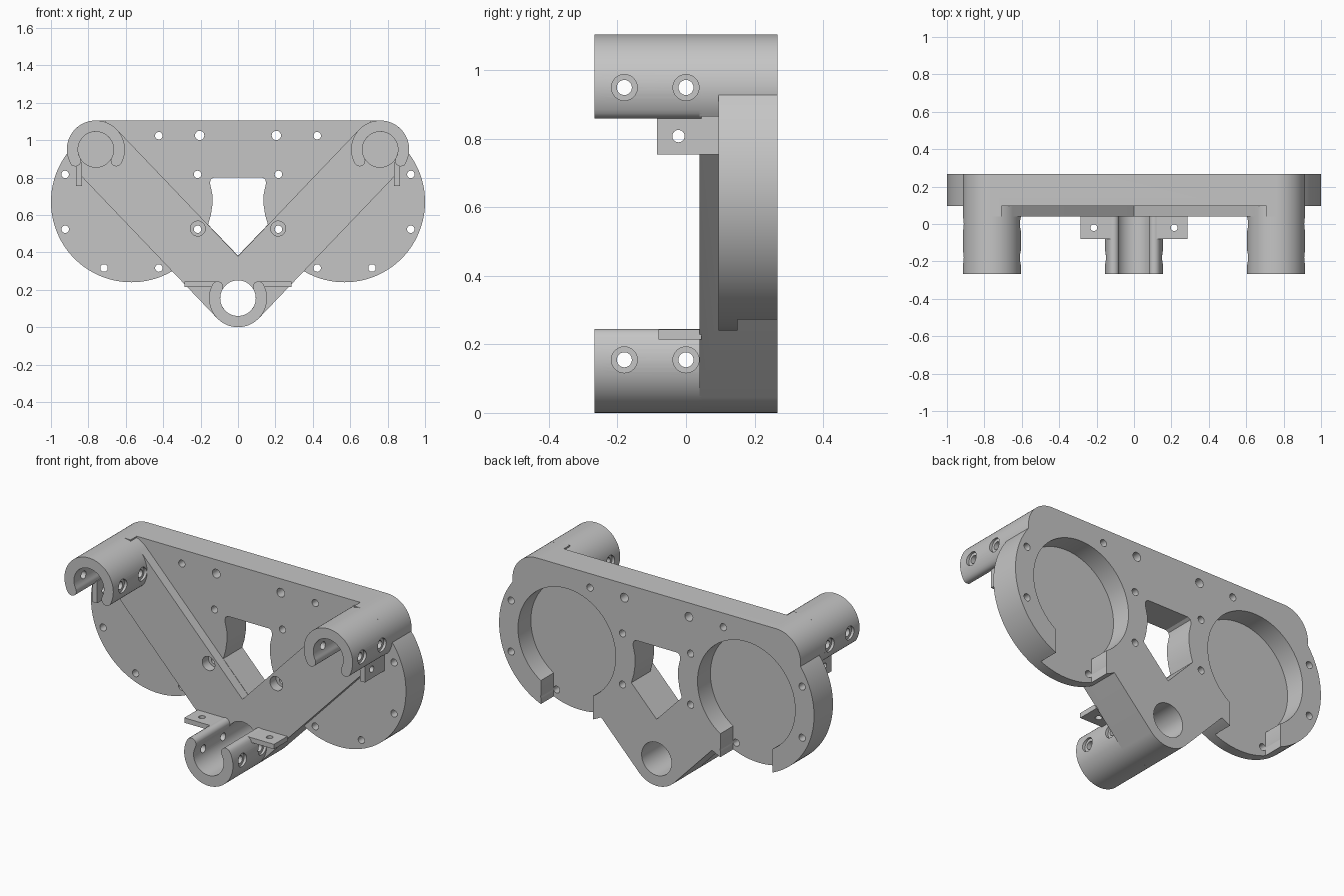
import bpy, bmesh
from math import sin, cos, pi, radians, asin, atan2, hypot
from mathutils.geometry import convex_hull_2d

default = bpy.data.objects.get("Cube")
if default:
    bpy.data.objects.remove(default, do_unlink=True)

GREY = (0.56, 0.56, 0.56, 1)
mat = bpy.data.materials.new("matte grey")
mat.use_nodes = True
mat.diffuse_color = GREY
mat.node_tree.nodes["Principled BSDF"].inputs["Base Color"].default_value = GREY

FRONT, ARM, FACE, FLOOR, BACK = -0.267, 0.04, 0.095, 0.15, 0.267
POST_R, BORE_R, DISC_R, RECESS_R, SLOT = 0.155, 0.095, 0.43, 0.31, 0.165
UPPER, LOWER, DISC = (0.76, 0.95), (0, 0.155), (0.57, 0.67)
SIDES = (-1, 1)


def arc(u, v, r, start, end, n):
    angles = [start + (end - start) * i / n for i in range(n + 1)]
    return [(u + r * cos(a), v + r * sin(a)) for a in angles]


def circle(u, v, r, n=64):
    return arc(u, v, r, 0, 2 * pi, n)[:-1]


def rect(u0, v0, u1, v1):
    return [(u0, v0), (u1, v0), (u1, v1), (u0, v1)]


def hull(*profiles):
    pts = sum(profiles, [])
    return [pts[i] for i in convex_hull_2d(pts)]


def mirror(pt, s):
    return (s * pt[0], pt[1])


def symmetric(apex, half):
    return [apex] + half + [mirror(p, -1) for p in reversed(half)]


def prism(name, profile, lo, hi, axis="y"):
    """Extrude a closed profile along an axis."""
    place = {"x": lambda u, v, w: (w, u, v),
             "y": lambda u, v, w: (u, w, v),
             "z": lambda u, v, w: (u, v, w)}[axis]
    bm = bmesh.new()
    rings = [[bm.verts.new(place(u, v, w)) for u, v in profile] for w in (lo, hi)]
    bm.faces.new(rings[0])
    bm.faces.new(rings[1])
    n = len(profile)
    for i in range(n):
        j = (i + 1) % n
        bm.faces.new((rings[0][i], rings[0][j], rings[1][j], rings[1][i]))
    bmesh.ops.recalc_face_normals(bm, faces=bm.faces)
    mesh = bpy.data.meshes.new(name)
    bm.to_mesh(mesh)
    bm.free()
    mesh.materials.append(mat)
    obj = bpy.data.objects.new(name, mesh)
    bpy.context.collection.objects.link(obj)
    return obj


def combine(obj, profile, lo, hi, axis="y", operation="DIFFERENCE"):
    tool = prism("tool", profile, lo, hi, axis)
    tool.hide_render = True
    bpy.context.view_layer.objects.active = obj
    mod = obj.modifiers.new("boolean", "BOOLEAN")
    mod.operation, mod.solver, mod.object = operation, "EXACT", tool
    bpy.ops.object.modifier_apply(modifier=mod.name)
    bpy.data.objects.remove(tool, do_unlink=True)


def finish(obj):
    bpy.ops.object.select_all(action="DESELECT")
    obj.select_set(True)
    bpy.context.view_layer.objects.active = obj
    bpy.ops.object.shade_smooth_by_angle(angle=radians(30))


# Body: rounded triangle, relieved beside the tabs, joined to two round housings
body = prism("body_plate", hull(circle(*LOWER, POST_R),
                                *(circle(*mirror(UPPER, s), POST_R) for s in SIDES)), ARM, 0.33)
for s in SIDES:
    u0, u1 = sorted((s * 0.85, s * 1.1))
    combine(body, rect(u0, 0.7, u1, 0.865), 0, FACE + 0.02)
for s in SIDES:
    combine(body, circle(*mirror(DISC, s), DISC_R, 128), FACE, 0.3, operation="UNION")
combine(body, rect(-2, -1, 2, 2), BACK, 1)

# Pocket between the arms, leaving a raised V
run, rise = UPPER[0], UPPER[1] - LOWER[1]
apex = (0, LOWER[1] + POST_R * hypot(run, rise) / run)
rim = arc(*UPPER, POST_R, atan2(run, -rise), radians(109), 6)
combine(body, symmetric(apex, rim[:] + [(rim[-1][0], 1.3)]), -0.2, FACE)

# Keyhole recesses in the back, open at the bottom
gap = asin(SLOT / RECESS_R)
for s in SIDES:
    cx, cz = mirror(DISC, s)
    keyhole = arc(cx, cz, RECESS_R, gap - pi / 2, 1.5 * pi - gap, 90)
    combine(body, keyhole + [(cx - SLOT, 0.15), (cx + SLOT, 0.15)], FLOOR, 0.5)

# Central window, lower through bore and upper blind bores
half = [(0.16, 0.549), (0.145, 0.6), (0.136, 0.66), (0.137, 0.71),
        (0.15, 0.77), (0.146, 0.79), (0.13, 0.8)]
combine(body, symmetric((0, 0.382), half), -0.1, 0.4)
combine(body, circle(*LOWER, BORE_R), -0.1, 0.4)
for s in SIDES:
    combine(body, circle(*mirror(UPPER, s), BORE_R), -0.1, FACE)

# Bolt circle around each housing, plus counterbores and top holes
for s in SIDES:
    for k in (0, 2, 3, 4, 5, 6, 7):
        a = radians(22.5 + 45 * k)
        x, z = DISC[0] + 0.383 * cos(a), DISC[1] + 0.383 * sin(a)
        combine(body, circle(s * x, z, 0.02, 24), -0.1, 0.4)
    combine(body, circle(s * 0.205, 1.025, 0.025, 24), -0.1, 0.4)
    combine(body, circle(s * 0.215, 0.527, 0.04, 32), -0.1, FACE)
finish(body)


# Clip posts: C-shaped tubes with rounded lips and cross-drilled bolts
def clip_profile(cx, cz, up):
    """up = 1 opens the clip upward, -1 downward."""
    lip, mid, cap = radians(29), (POST_R + BORE_R) / 2, (POST_R - BORE_R) / 2
    left = pi - lip
    pts = arc(0, 0, POST_R, lip, -pi - lip, 56)
    pts += arc(mid * cos(left), mid * sin(left), cap, left, left - pi, 8)[1:-1]
    pts += arc(0, 0, BORE_R, -pi - lip, lip, 56)
    pts += arc(mid * cos(lip), mid * sin(lip), cap, lip + pi, lip, 8)[1:-1]
    return [(cx + u, cz + up * v) for u, v in pts]


def clip_post(name, cx, cz, up):
    post = prism(name, clip_profile(cx, cz, up), FRONT, ARM + 0.005)
    for y in (-0.18, 0):
        combine(post, circle(y, cz, 0.022, 24), cx - 0.2, cx + 0.2, "x")
        for s in SIDES:
            ends = sorted((cx + s * 0.138, cx + s * 0.2))
            combine(post, circle(y, cz, 0.038, 32), *ends, "x")
    finish(post)


clip_post("lower_post", *LOWER, 1)
for s, side in zip(SIDES, ("right", "left")):
    clip_post(side + "_upper_post", *mirror(UPPER, s), -1)

    # Drilled tabs beside the clip openings
    lo, hi = sorted((s * 0.835, s * 0.865))
    tab = prism(side + "_upper_tab", rect(-0.085, 0.755, FACE, 0.88), lo, hi, "x")
    combine(tab, circle(-0.022, 0.808, 0.018, 24), lo - 0.1, hi + 0.1, "x")
    finish(tab)

    lo, hi = sorted((s * 0.12, s * 0.285))
    tab = prism(side + "_lower_tab", rect(lo, -0.08, hi, ARM + 0.005), 0.215, 0.243, "z")
    combine(tab, circle(s * 0.215, -0.02, 0.018, 24), 0.1, 0.4, "z")
    finish(tab)
